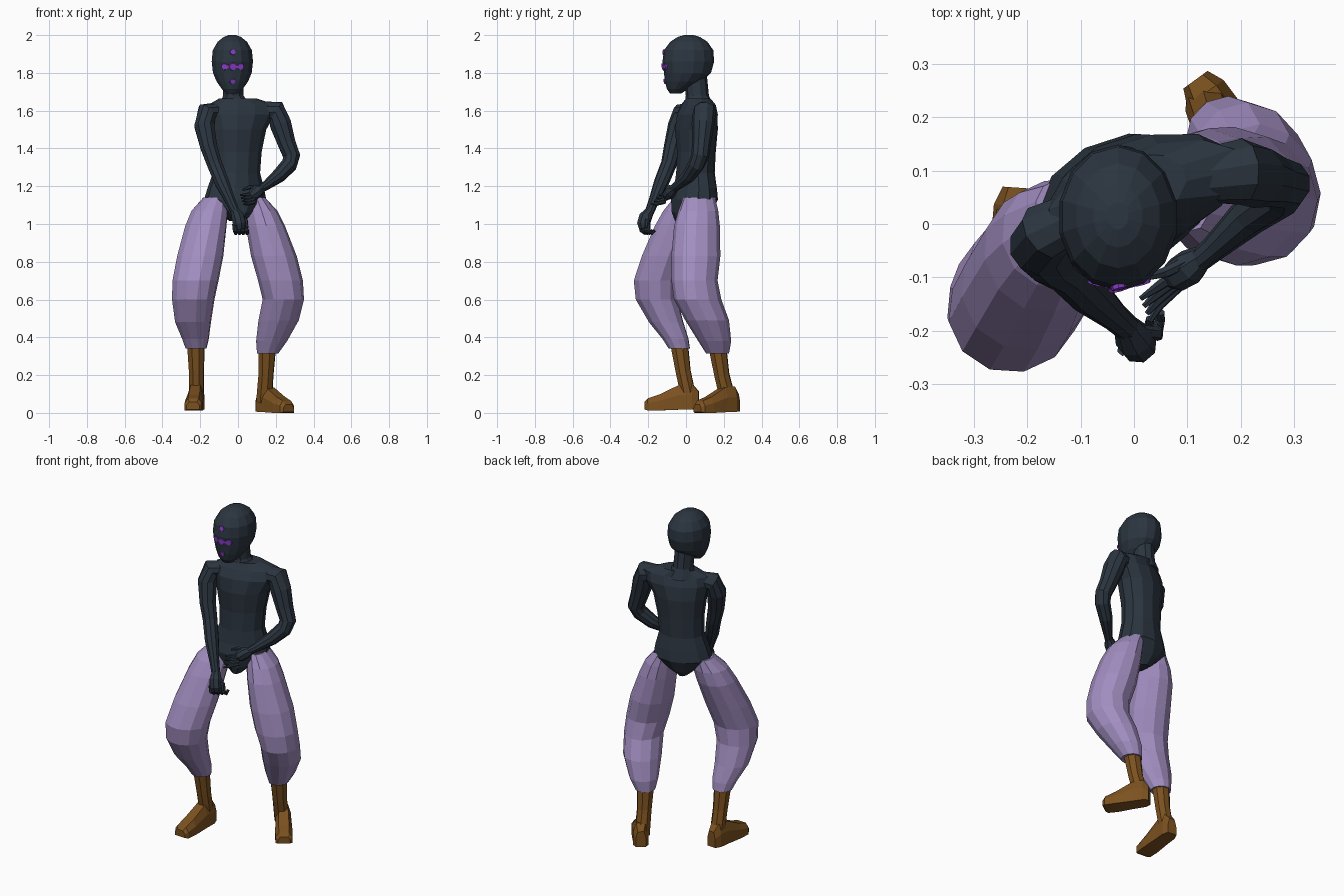
import bpy, bmesh, math
from mathutils import Vector
from mathutils.bvhtree import BVHTree


def material(name, rgb):
    m = bpy.data.materials.new(name)
    m.diffuse_color = (*rgb, 1)
    return m


SLATE = material("dark slate", (0.024, 0.035, 0.050))
LILAC = material("lilac cloth", (0.36, 0.27, 0.53))
BROWN = material("brown leather", (0.20, 0.083, 0.014))
VIOLET = material("bright violet", (0.27, 0.05, 0.62))


def loft(name, rings, mat):
    """Skin a list of equal-length point rings and cap the ends."""
    bm = bmesh.new()
    vs = [[bm.verts.new(p) for p in r] for r in rings]
    n = len(vs[0])
    for a, b in zip(vs, vs[1:]):
        for i in range(n):
            j = (i + 1) % n
            bm.faces.new((a[i], a[j], b[j], b[i]))
    bm.faces.new(vs[0][::-1])
    bm.faces.new(vs[-1])
    bmesh.ops.recalc_face_normals(bm, faces=bm.faces)
    me = bpy.data.meshes.new(name)
    bm.to_mesh(me)
    bm.free()
    me.materials.append(mat)
    ob = bpy.data.objects.new(name, me)
    bpy.context.collection.objects.link(ob)
    return ob


def stack(name, rows, mat, sides=12, turn=0.0):
    """Horizontal ellipse rings: (x, y, z, half width, half depth), turned about z."""
    c, s = math.cos(turn), math.sin(turn)
    rings = []
    for x, y, z, w, d in rows:
        ring = []
        for i in range(sides):
            t = 2 * math.pi * (i + 0.5) / sides
            u, v = w * math.cos(t) * 1.02, d * math.sin(t) * 1.02
            ring.append((x + c * u - s * v, y + s * u + c * v, z))
        rings.append(ring)
    return loft(name, rings, mat)


def tube(name, rows, mat, sides=8):
    """Round rings square to a path: (x, y, z, radius)."""
    pts = [Vector(r[:3]) for r in rows]
    rings = []
    for i, p in enumerate(pts):
        t = (pts[min(i + 1, len(pts) - 1)] - pts[max(i - 1, 0)]).normalized()
        u = t.cross(Vector((0.3, -0.95, 0.1))).normalized()
        v = t.cross(u)
        r = rows[i][3]
        rings.append([p + r * (math.cos(a) * u + math.sin(a) * v)
                      for a in (2 * math.pi * k / sides for k in range(sides))])
    return loft(name, rings, mat)


# Torso, turned slightly towards +x
stack("torso", [
    (-0.005, 0.015, 1.015, 0.035, 0.075), (-0.01, 0.03, 1.06, 0.085, 0.105),
    (-0.015, 0.045, 1.13, 0.165, 0.118), (-0.012, 0.05, 1.19, 0.15, 0.108),
    (-0.008, 0.05, 1.27, 0.125, 0.098), (-0.005, 0.055, 1.38, 0.130, 0.098),
    (0.0, 0.055, 1.50, 0.15, 0.108), (0.015, 0.06, 1.58, 0.185, 0.098),
    (0.02, 0.065, 1.63, 0.185, 0.075), (0.0, 0.065, 1.665, 0.10, 0.06)],
    SLATE, 12, math.radians(18))

# Neck
stack("neck", [(-0.015, 0.07, 1.62, 0.085, 0.075), (-0.025, 0.06, 1.68, 0.056, 0.06),
               (-0.028, 0.05, 1.78, 0.055, 0.06)], SLATE, 10)

# Head with narrow chin
head = stack("head", [
    (-0.03, -0.055, 1.69, 0.032, 0.028), (-0.03, -0.045, 1.715, 0.056, 0.055),
    (-0.03, -0.012, 1.755, 0.084, 0.098), (-0.03, 0.008, 1.80, 0.103, 0.122),
    (-0.03, 0.012, 1.86, 0.110, 0.134), (-0.03, 0.014, 1.92, 0.104, 0.128),
    (-0.03, 0.015, 1.965, 0.078, 0.096), (-0.03, 0.015, 1.99, 0.046, 0.058),
    (-0.03, 0.015, 2.0, 0.02, 0.025)], SLATE, 14)

# Painted face spots, dropped onto the head surface
tree = BVHTree.FromPolygons([v.co for v in head.data.vertices],
                            [p.vertices for p in head.data.polygons])
spots = [("brow_spot", -0.028, 1.91, 0.016), ("mouth_spot", -0.028, 1.755, 0.015),
         ("eye_spot", -0.07, 1.833, 0.019), ("nose_spot", -0.028, 1.833, 0.021),
         ("eye_spot", 0.014, 1.833, 0.019), ("link_spot", -0.05, 1.833, 0.009),
         ("link_spot", -0.006, 1.833, 0.009)]
for name, x, z, r in spots:
    hit, n, _, _ = tree.ray_cast(Vector((x, -1, z)), Vector((0, 1, 0)))
    if n.y > 0:
        n = -n
    tube(name, [(*(hit - n * 0.004), r), (*(hit + n * 0.004), r * 0.9)], VIOLET, 8) \
        if abs(n.dot(Vector((0.3, -0.95, 0.1)).normalized())) < 0.999 else None

# Baggy trouser legs
stack("trouser_leg_right", [
    (-0.125, 0.01, 1.14, 0.055, 0.075), (-0.15, -0.02, 1.07, 0.095, 0.10),
    (-0.17, -0.05, 0.99, 0.108, 0.115), (-0.20, -0.115, 0.83, 0.122, 0.118),
    (-0.225, -0.16, 0.70, 0.122, 0.115), (-0.237, -0.155, 0.60, 0.112, 0.110),
    (-0.238, -0.105, 0.48, 0.095, 0.090), (-0.225, -0.055, 0.39, 0.070, 0.068),
    (-0.222, -0.035, 0.34, 0.055, 0.056)], LILAC, 12, math.radians(25))
stack("trouser_leg_left", [
    (0.09, 0.07, 1.14, 0.05, 0.085), (0.12, 0.065, 1.07, 0.085, 0.105),
    (0.145, 0.058, 0.99, 0.10, 0.120), (0.19, 0.052, 0.83, 0.118, 0.128),
    (0.225, 0.045, 0.70, 0.116, 0.120), (0.24, 0.062, 0.60, 0.106, 0.124),
    (0.215, 0.112, 0.49, 0.104, 0.114), (0.178, 0.152, 0.38, 0.080, 0.086),
    (0.157, 0.167, 0.315, 0.055, 0.06)], LILAC, 12, math.radians(15))

# Boots: shaft plus wedge foot
tube("boot_shaft_right", [(-0.223, -0.038, 0.38, 0.05), (-0.22, -0.015, 0.22, 0.042),
                          (-0.22, 0.015, 0.08, 0.042)], BROWN)
tube("boot_shaft_left", [(0.155, 0.165, 0.36, 0.05), (0.148, 0.19, 0.2, 0.042),
                         (0.138, 0.225, 0.06, 0.044)], BROWN)


def foot(name, heel, toe, base):
    h, t = Vector(heel), Vector(toe)
    d = (t - h).normalized()
    side = Vector((d.y, -d.x, 0))
    rings = []
    # fraction along the foot, half width, top height, sole lift
    for f, w, top, lift in ((0, 0.028, 0.10, 0.008), (0.12, 0.042, 0.14, 0.006),
                            (0.36, 0.043, 0.135, 0.004), (0.72, 0.048, 0.085, 0),
                            (0.94, 0.046, 0.064, 0), (1, 0.034, 0.045, 0.006)):
        p = h.lerp(t, f)
        sec = ((-w, lift), (w, lift), (w, top * 0.6), (w * 0.6, top),
               (-w * 0.6, top), (-w, top * 0.6))
        rings.append([p + side * a + Vector((0, 0, base + b)) for a, b in sec])
    loft(name, rings, BROWN)


foot("boot_foot_right", (-0.218, 0.068, 0), (-0.238, -0.218, 0), 0.013)
foot("boot_foot_left", (0.115, 0.27, 0), (0.268, 0.06, 0), 0.0)

# Arms
tube("arm_right", [
    (-0.10, 0.02, 1.60, 0.045), (-0.165, -0.015, 1.59, 0.056), (-0.178, -0.04, 1.52, 0.056),
    (-0.155, -0.07, 1.41, 0.047), (-0.125, -0.09, 1.32, 0.042), (-0.085, -0.13, 1.22, 0.040),
    (-0.035, -0.175, 1.11, 0.027), (-0.012, -0.195, 1.06, 0.025)], SLATE, 10)
tube("arm_left", [
    (0.12, 0.09, 1.60, 0.05), (0.20, 0.098, 1.595, 0.062), (0.225, 0.09, 1.53, 0.06),
    (0.257, 0.082, 1.43, 0.05), (0.284, 0.075, 1.36, 0.047), (0.272, 0.055, 1.315, 0.044),
    (0.215, 0.015, 1.255, 0.038), (0.15, -0.045, 1.205, 0.025),
    (0.12, -0.07, 1.185, 0.022)], SLATE, 10)

# Hands: palm plus curled fingers on one, spread fingers on the other
tube("palm_right", [(-0.015, -0.19, 1.07, 0.024), (0.0, -0.215, 1.035, 0.036),
                    (0.008, -0.225, 1.0, 0.036), (0.01, -0.222, 0.975, 0.028)], SLATE)
for i in range(4):
    x, y = -0.02 + 0.02 * i, -0.235 + 0.012 * i
    tube("finger_right", [(x, y, 1.0, 0.012), (x + 0.004, y, 0.965, 0.012),
                          (x + 0.008, y + 0.018, 0.95, 0.010),
                          (x + 0.010, y + 0.034, 0.968, 0.008)], SLATE, 6)
tube("thumb_right", [(0.01, -0.20, 1.05, 0.012), (0.042, -0.205, 1.015, 0.013),
                     (0.046, -0.21, 0.98, 0.009)], SLATE, 6)

tube("palm_left", [(0.13, -0.06, 1.19, 0.022), (0.105, -0.08, 1.175, 0.034),
                   (0.08, -0.095, 1.155, 0.032), (0.066, -0.10, 1.145, 0.022)], SLATE)
for i in range(4):
    z = 1.165 - 0.016 * i
    tube("finger_left", [(0.085, -0.09 - 0.008 * i, z, 0.012),
                         (0.048, -0.115 - 0.012 * i, z - 0.01, 0.010),
                         (0.012 + 0.006 * i, -0.14 - 0.014 * i, z - 0.012, 0.005)], SLATE, 6)
tube("thumb_left", [(0.10, -0.07, 1.19, 0.012), (0.06, -0.09, 1.195, 0.011),
                    (0.025, -0.10, 1.18, 0.006)], SLATE, 6)
